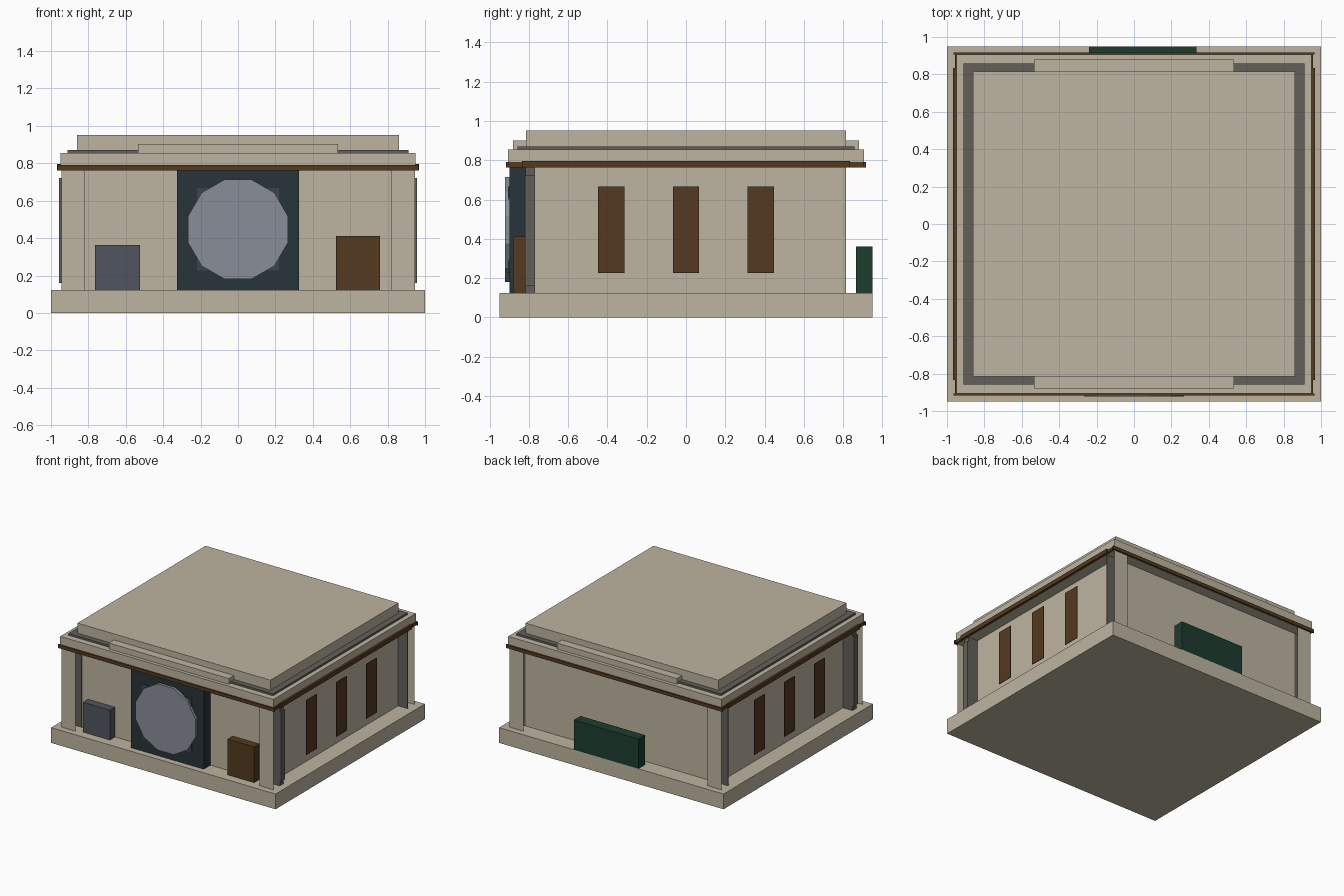
import bpy
import math

old = bpy.data.objects.get("Cube")
if old:
    bpy.data.objects.remove(old, do_unlink=True)


def material(name, r, g, b):
    m = bpy.data.materials.new(name)
    m.use_nodes = True
    m.diffuse_color = (r, g, b, 1)
    m.node_tree.nodes["Principled BSDF"].inputs["Base Color"].default_value = (r, g, b, 1)
    return m


STONE = material("sandstone", .515, .462, .355)
DARK = material("dark stone", .125, .118, .1)
BROWN = material("brown wood", .086, .042, .014)
NAVY = material("dark slate", .021, .033, .042)
SLATE = material("mid slate", .045, .06, .074)
GREY = material("blue grey", .082, .09, .112)
SILVER = material("pale steel", .25, .27, .31)
GREEN = material("dark green", .012, .046, .027)


def box(name, mat, xs, ys, zs):
    """Axis-aligned box given by its ranges."""
    lo, hi = zip(xs, ys, zs)
    centre = [(a + b) / 2 for a, b in zip(lo, hi)]
    bpy.ops.mesh.primitive_cube_add(size=1, location=centre)
    ob = bpy.context.object
    ob.name = name
    for v in ob.data.vertices:
        v.co = [c * (b - a) for c, a, b in zip(v.co, lo, hi)]
    ob.data.materials.append(mat)


def span(half):
    return (-half, half)


def side(s, a, b):
    """Range a..b mirrored to the side s."""
    return tuple(sorted((s * a, s * b)))


def disc(name, mat, radius, front, back):
    bpy.ops.mesh.primitive_cylinder_add(
        vertices=12, radius=radius, depth=back - front,
        location=(0, (front + back) / 2, .447),
        rotation=(math.pi / 2, math.radians(15), 0))
    ob = bpy.context.object
    ob.name = name
    ob.data.materials.append(mat)


BASE, EAVE = .123, .762
WALL = (BASE, EAVE)

# Plinth and main hall
box("plinth", STONE, span(1), span(.95), (0, BASE))
box("hall_core", STONE, span(.86), (-.77, .815), WALL)
box("front_wall", STONE, span(.82), (-.815, -.77), WALL)

# Stacked roof with a continuous timber band
box("soffit", STONE, span(.945), span(.9), (EAVE, .797))
box("timber_band", BROWN, span(.957), span(.912), (EAVE + .002, .79))
box("cornice", STONE, span(.95), span(.907), (.79, .855))
box("roof_gutter", DARK, span(.912), span(.857), (.855, .87))
box("roof_slab", STONE, span(.86), span(.815), (.87, .951))

# Parapets and trim on the front and back
for s, label in ((-1, "front"), (1, "back")):
    box(label + "_parapet", STONE, span(.535), side(s, .81, .88), (.855, .902))
    box(label + "_trim", BROWN, span(.965), side(s, .905, .916), (EAVE, .79))

for s, label in ((-1, "right"), (1, "left")):
    # Side trim and raised window panels
    box(label + "_trim", BROWN, side(s, .945, .967), span(.835), (EAVE, .796))
    for i in range(3):
        y = (i - 1) * .38
        box(f"{label}_window_{i + 1}", BROWN, side(s, .92, .925),
            (y - .067, y + .067), (.226, .666))
    # Dark corner piers, fins and slim posts
    box(label + "_front_pier", DARK, side(s, .82, .945), (-.818, -.77), WALL)
    box(label + "_pier_strip", DARK, side(s, .945, .957), (-.82, -.77), (.16, .722))
    box(label + "_back_fin", DARK, side(s, .86, .945), (.811, .815), WALL)
    for t, end in ((-1, "front"), (1, "back")):
        box(f"{label}_{end}_post", STONE, side(s, .82, .945), side(t, .899, .9), WALL)

# Front panel with round emblem plate
box("front_panel", NAVY, span(.325), (-.9, -.81), WALL)
box("emblem_backing", SLATE, span(.22), (-.906, -.9), (.227, .667))
disc("emblem_disc", SILVER, .276, -.922, -.9)

# Crates around the hall
box("grey_crate", GREY, (-.765, -.525), (-.88, -.815), (BASE, .363))
box("brown_crate", BROWN, (.523, .76), (-.88, -.815), (BASE, .411))
box("green_crate", GREEN, (-.24, .335), (.865, .95), (BASE, .362))
